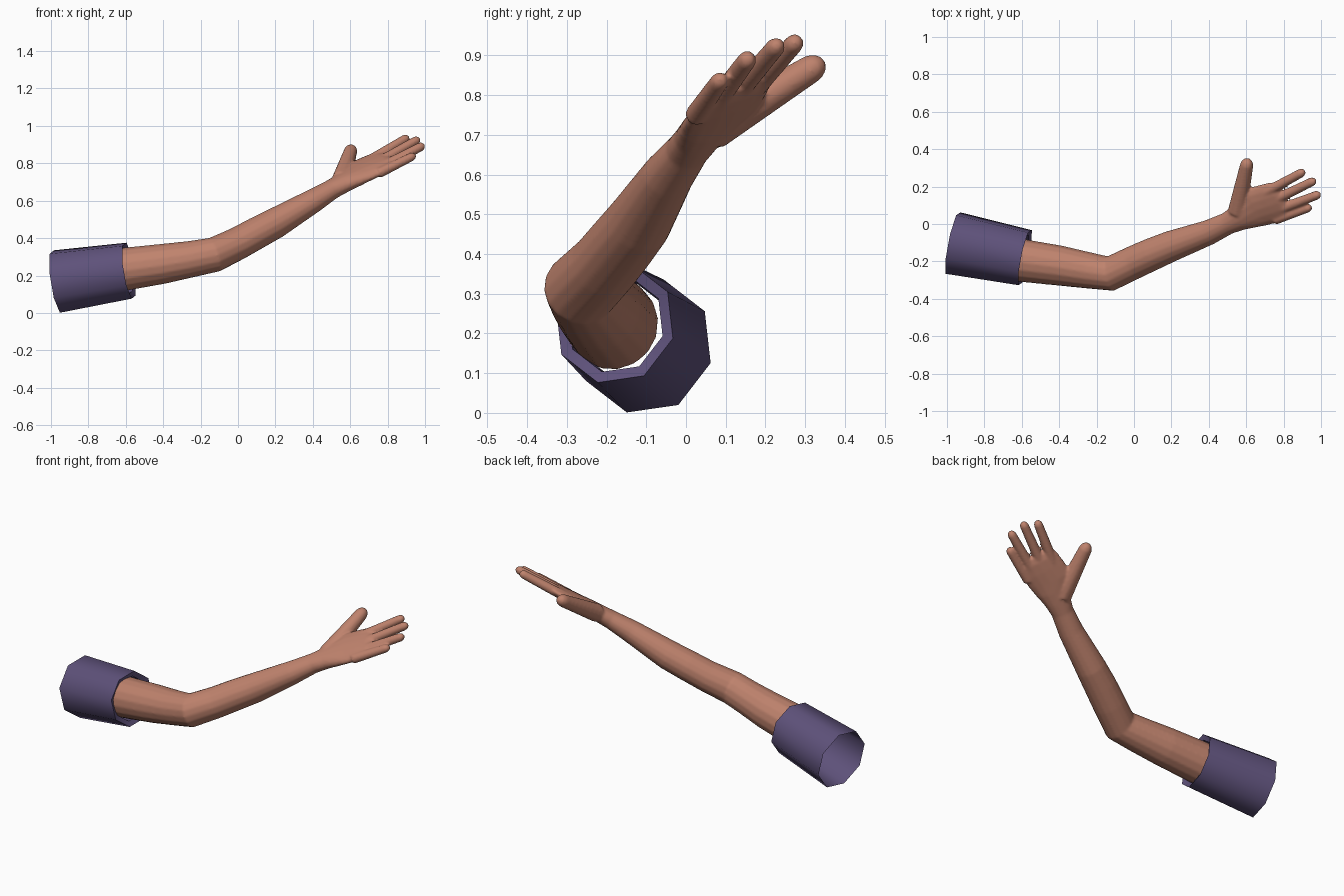
import bpy, bmesh, math
from mathutils import Vector as V

if "Cube" in bpy.data.objects:
    bpy.data.objects.remove(bpy.data.objects["Cube"])


def material(name, rgb):
    m = bpy.data.materials.new(name)
    m.diffuse_color = (*rgb, 1)
    m.use_nodes = True
    m.node_tree.nodes["Principled BSDF"].inputs["Base Color"].default_value = m.diffuse_color
    return m


skin = material("skin", (0.52, 0.225, 0.153))
cloth = material("purple_cloth", (0.112, 0.083, 0.195))


def loft(bm, rings, side, n, phase=0.0, cap=True):
    """Skin elliptical rings (centre, half width along side, half thickness)."""
    pts = [V(r[0]) for r in rings]
    loops = []
    for i, (c, a, b) in enumerate(rings):
        t = (pts[min(i + 1, len(pts) - 1)] - pts[max(i - 1, 0)]).normalized()
        s = (side - t * side.dot(t)).normalized()
        w = t.cross(s)
        loops.append([bm.verts.new(pts[i] + s * a * math.cos(q) + w * b * math.sin(q))
                      for q in (phase + 2 * math.pi * k / n for k in range(n))])
    for p, q in zip(loops, loops[1:]):
        for k in range(n):
            bm.faces.new((p[k], p[(k + 1) % n], q[(k + 1) % n], q[k]))
    if cap:
        bm.faces.new(loops[0][::-1])
        bm.faces.new(loops[-1])


def finish(bm, name, mat):
    me = bpy.data.meshes.new(name)
    bm.to_mesh(me)
    bm.free()
    me.materials.append(mat)
    ob = bpy.data.objects.new(name, me)
    bpy.context.collection.objects.link(ob)
    return ob


# Hand frame: f runs along the fingers, l towards the thumb, n is the hand normal
wrist = V((0.5, 0.003, 0.66))
f = V((0.797, 0.39, 0.459)).normalized()
l = V((-0.545, 0.79, 0.28))
l = (l - f * l.dot(f)).normalized()
n = f.cross(l)


def hand(u, v, w=0.0):
    return wrist + f * u + l * v + n * w


# Arm from inside the sleeve to the wrist, then the palm
bm = bmesh.new()
arm = [((-0.68, -0.183, 0.222), 0.116, 0.116),
       ((-0.60, -0.195, 0.235), 0.115, 0.115),
       ((-0.40, -0.222, 0.263), 0.108, 0.107),
       ((-0.25, -0.247, 0.288), 0.098, 0.098),
       ((-0.125, -0.265, 0.312), 0.094, 0.094),
       ((0.00, -0.205, 0.372), 0.090, 0.088),
       ((0.10, -0.160, 0.427), 0.088, 0.086),
       ((0.20, -0.118, 0.480), 0.083, 0.083),
       ((0.40, -0.045, 0.598), 0.068, 0.064)]
palm = [(0, 0, .061, .052), (.07, 0, .072, .049), (.14, .004, .098, .045),
        (.21, .010, .120, .040), (.28, -.003, .119, .035),
        (.34, -.010, .114, .029), (.375, -.012, .098, .018)]
loft(bm, arm + [(hand(u, v), a, b) for u, v, a, b in palm], l, 16)

# Four fingers and the thumb: base (u, v), tip (u, v), base radius, tip radius
digits = [((.28, .062), (.568, .074), .029, .024),
          ((.28, .002), (.592, .002), .029, .024),
          ((.27, -.054), (.568, -.080), .029, .024),
          ((.25, -.098), (.478, -.124), .028, .023),
          ((.09, .035), (.325, .275), .052, .034)]
for b, t, r0, r1 in digits:
    p, q = hand(*b), hand(*t)
    length = (q - p).length
    rings = []
    for s, k in ((0, 1), (.35, 1), (.65, 1), (1 - r1 / length, 1),
                 (1 - .4 * r1 / length, .8), (1, .35)):
        r = (r0 + (r1 - r0) * s) * k
        rings.append((p.lerp(q, s), r, r))
    loft(bm, rings, n, 12)
bmesh.ops.recalc_face_normals(bm, faces=bm.faces)
arm_ob = finish(bm, "arm_and_hand", skin)

# Fuse the parts into one soft skin
rm = arm_ob.modifiers.new("fuse", 'REMESH')
rm.mode = 'VOXEL'
rm.voxel_size = 0.007
rm.use_smooth_shade = True
sm = arm_ob.modifiers.new("soften", 'SMOOTH')
sm.factor = 0.5
sm.iterations = 5

# Eight-sided open sleeve with a lip turned inward at the cuff
bm = bmesh.new()
start, end = V((-0.968, -0.102, 0.168)), V((-0.582, -0.180, 0.226))
profile = [(0, .174), (1, .156)]
lip = [(1, .156), (.97, .126), (.80, .122)]
axis = (end - start).normalized()
up = V((0, 1, 0))
s = (up - axis * up.dot(axis)).normalized()
w = axis.cross(s)
loops = []
for t, r in profile + lip[1:]:
    c = start.lerp(end, t)
    loops.append([bm.verts.new(c + s * r * math.cos(a) + w * r * math.sin(a))
                  for a in (math.radians(29 + 45 * k) for k in range(8))])
for p, q in zip(loops, loops[1:]):
    for k in range(8):
        bm.faces.new((p[k], p[(k + 1) % 8], q[(k + 1) % 8], q[k]))
sleeve = finish(bm, "sleeve", cloth)

# Smooth round the sleeve, sharp at the cuff edge
bpy.ops.object.select_all(action='DESELECT')
sleeve.select_set(True)
bpy.context.view_layer.objects.active = sleeve
bpy.ops.object.shade_smooth_by_angle(angle=math.radians(50))
